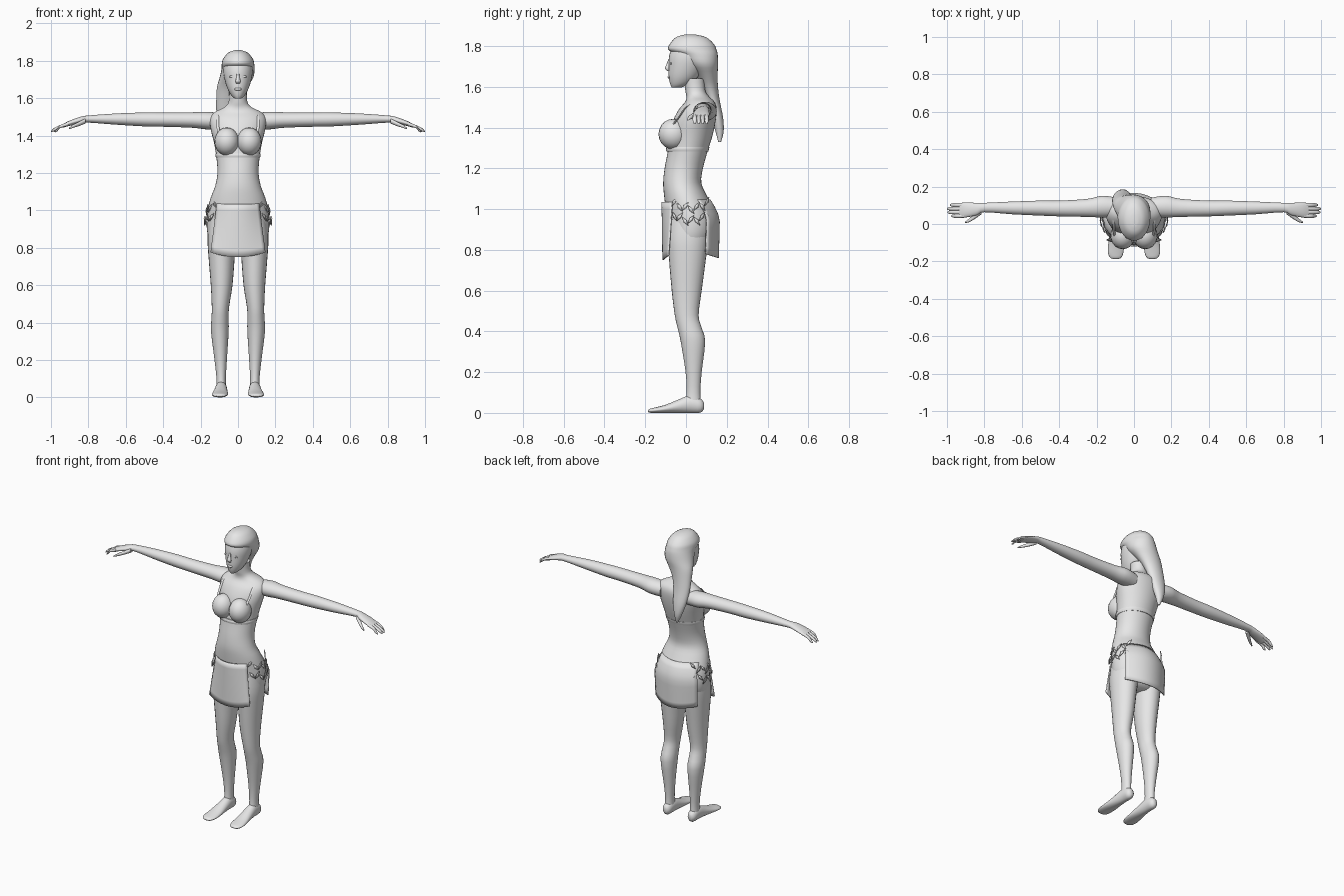
import bpy, bmesh, math
from mathutils import Vector

clay = bpy.data.materials.new("light grey")
clay.diffuse_color = (0.8, 0.8, 0.8, 1)


def finish(name, bm, angle=50):
    bmesh.ops.recalc_face_normals(bm, faces=bm.faces)
    me = bpy.data.meshes.new(name)
    bm.to_mesh(me)
    bm.free()
    me.materials.append(clay)
    ob = bpy.data.objects.new(name, me)
    bpy.context.collection.objects.link(ob)
    bpy.ops.object.select_all(action='DESELECT')
    ob.select_set(True)
    bpy.context.view_layer.objects.active = ob
    bpy.ops.object.shade_smooth_by_angle(angle=math.radians(angle))
    return ob


def spline(secs, steps):
    """Smoothly resample a list of section tuples."""
    out = []
    for i in range(len(secs) - 1):
        a, b, c, d = (secs[max(i - 1, 0)], secs[i], secs[i + 1],
                      secs[min(i + 2, len(secs) - 1)])
        for k in range(steps):
            t = k / steps
            out.append([0.5 * (2 * q + (r - p) * t + (2 * p - 5 * q + 4 * r - s) * t * t
                               + (3 * q - p - 3 * r + s) * t ** 3)
                        for p, q, r, s in zip(a, b, c, d)])
    return out + [list(secs[-1])]


def loft(name, secs, u, v, n=24, steps=3):
    """Skin ellipses (x, y, z, radius along u, radius along v)."""
    u, v = Vector(u), Vector(v)
    bm = bmesh.new()
    rings = []
    for x, y, z, ru, rv in spline(secs, steps):
        rings.append([bm.verts.new(Vector((x, y, z))
                                   + u * max(ru, .001) * math.cos(2 * math.pi * i / n)
                                   + v * max(rv, .001) * math.sin(2 * math.pi * i / n))
                      for i in range(n)])
    for a, b in zip(rings, rings[1:]):
        for i in range(n):
            j = (i + 1) % n
            bm.faces.new((a[i], a[j], b[j], b[i]))
    bm.faces.new(rings[0])
    bm.faces.new(rings[-1])
    return finish(name, bm)


X, Y, Z = (1, 0, 0), (0, 1, 0), (0, 0, 1)


def upright(name, rows, **kw):
    """Loft along z from rows (z, centre x, half width, front y, back y)."""
    return loft(name, [(cx, (f + b) / 2, z, w, (b - f) / 2) for z, cx, w, f, b in rows], X, Y, **kw)


def blob(name, loc, size, seg=20):
    bm = bmesh.new()
    bmesh.ops.create_uvsphere(bm, u_segments=seg, v_segments=seg // 2, radius=1)
    for p in bm.verts:
        p.co = Vector(a * b for a, b in zip(p.co, size)) + Vector(loc)
    return finish(name, bm)


def sheet(name, point, nu=16, nv=8, thick=0.006):
    """Thin cloth panel from point(s, t), s in -1..1, t in 0..1."""
    bm = bmesh.new()
    g = [[bm.verts.new(point(2 * i / nu - 1, j / nv)) for i in range(nu + 1)] for j in range(nv + 1)]
    for j in range(nv):
        for i in range(nu):
            bm.faces.new((g[j][i], g[j][i + 1], g[j + 1][i + 1], g[j + 1][i]))
    ob = finish(name, bm)
    m = ob.modifiers.new("thickness", 'SOLIDIFY')
    m.thickness, m.offset = thick, 0
    return ob


# Torso and neck
torso = [(.785, .10, -.04, .075), (.84, .153, -.085, .13), (.92, .168, -.095, .15),
         (1.0, .163, -.10, .133), (1.07, .145, -.108, .10), (1.13, .122, -.112, .075),
         (1.2, .110, -.105, .083), (1.28, .115, -.09, .105), (1.36, .128, -.08, .13),
         (1.43, .145, -.065, .145), (1.49, .15, -.035, .15), (1.525, .125, -.005, .14),
         (1.55, .075, .002, .115), (1.58, .05, -.003, .095), (1.64, .047, -.01, .09)]
upright("torso", [(z, 0, w, f, b) for z, w, f, b in torso], n=36)

# Underbust band
upright("bodice_band", [(1.283, 0, .118, -.096, .109), (1.295, 0, .121, -.098, .113),
                        (1.305, 0, .120, -.094, .115)], n=36)

# Head and face
upright("head", [(1.598, 0, .018, -.07, -.02), (1.615, 0, .036, -.078, .02), (1.65, 0, .056, -.085, .06),
                 (1.70, 0, .072, -.085, .09), (1.75, 0, .079, -.083, .11), (1.80, 0, .07, -.065, .11),
                 (1.835, 0, .035, -.02, .07)], n=28)
loft("nose", [(0, -.083, 1.735, .006, .004), (0, -.088, 1.71, .009, .008),
              (0, -.092, 1.69, .014, .011), (0, -.086, 1.678, .009, .006)], X, Y, n=12)
blob("lips", (0, -.083, 1.648), (.02, .007, .008), 12)

# Hair cap flowing into the long tail
upright("hair", [(1.856, .0, .018, -.01, .05), (1.843, 0, .052, -.05, .10), (1.81, 0, .08, -.08, .137),
                 (1.782, 0, .087, -.087, .15), (1.755, 0, .088, -.04, .156), (1.71, -.008, .09, .0, .158),
                 (1.66, -.032, .08, .045, .155), (1.60, -.052, .064, .075, .157),
                 (1.53, -.062, .054, .10, .166), (1.45, -.062, .043, .125, .182),
                 (1.38, -.058, .024, .145, .185), (1.33, -.052, .006, .158, .172)], n=28)

for s, side in ((1, "left"), (-1, "right")):
    # Arm
    loft(side + "_arm", [(s * x, y, z, ry, rz) for x, y, z, ry, rz in (
        (.09, .09, 1.475, .05, .045), (.17, .093, 1.48, .058, .047), (.25, .086, 1.483, .048, .041),
        (.4, .083, 1.485, .042, .038), (.5, .085, 1.486, .040, .037), (.65, .086, 1.488, .034, .030),
        (.8, .088, 1.488, .025, .019), (.84, .080, 1.483, .033, .018), (.9, .075, 1.466, .040, .014),
        (.935, .073, 1.452, .039, .010))], Y, Z)
    # Fingers and thumb
    for i, tip in enumerate((.978, .998, 1.0, .985)):
        y = .043 + i * .0195
        loft(f"{side}_finger_{i + 1}", [(s * .91, y, 1.461, .010, .010), (s * .95, y, 1.448, .0105, .009),
                                        (s * (tip - .012), y, 1.43, .009, .008),
                                        (s * tip, y, 1.42, .003, .003)], Y, Z, n=10)
    loft(side + "_thumb", [(s * .815, .068, 1.478, .016, .014), (s * .85, .042, 1.462, .014, .012),
                           (s * .88, .02, 1.45, .010, .009), (s * .903, .009, 1.438, .004, .004)], Y, Z, n=10)
    # Leg and foot
    upright(side + "_leg", [(z, s * cx, w, f, b) for z, cx, w, f, b in (
        (.95, .085, .070, -.08, .12), (.85, .086, .077, -.09, .11), (.75, .0875, .070, -.083, .097),
        (.6, .0875, .058, -.070, .077), (.48, .094, .046, -.055, .062), (.42, .096, .046, -.042, .076),
        (.35, .097, .047, -.026, .094), (.2, .0925, .033, -.002, .077), (.1, .09, .025, .003, .070),
        (.03, .09, .028, -.005, .075))])
    loft(side + "_foot", [(s * cx, y, z, rx, rz) for cx, y, z, rx, rz in (
        (.09, .088, .034, .012, .016), (.09, .07, .036, .027, .035), (.09, .02, .043, .031, .043),
        (.092, -.04, .032, .036, .032), (.095, -.1, .02, .042, .020), (.098, -.15, .0135, .042, .0135),
        (.098, -.178, .0105, .031, .0095), (.098, -.187, .009, .015, .004))], X, Z)
    # Bust cup and strap
    blob(side + "_bust", (s * .06, -.062, 1.368), (.066, .073, .075))
    loft(side + "_strap", [(s * .1, -.075, 1.40, .008, .006), (s * .108, -.036, 1.45, .007, .005),
                           (s * .108, .0, 1.50, .007, .005), (s * .105, .05, 1.528, .007, .005)], X, Y, n=8)
    blob(side + "_eye", (s * .032, -.0735, 1.715), (.016, .004, .006), 12)

    # Leafy lacing across the open hip
    bm = bmesh.new()
    for i in range(14):
        a = math.radians(-38 + 78 * (i % 7) / 6)
        z = 1.045 - .06 * (i // 7) - .035 * math.cos(a * 2) - .012 * (i % 2)
        w = .166 + .006 * (i // 7) - max(0, z - .98) * .22
        c = Vector((s * w * math.cos(a) * 1.03, .022 + .125 * math.sin(a), z))
        out = Vector((s * math.cos(a), math.sin(a), 0))
        tan = Vector((-s * math.sin(a), math.cos(a), 0)) * (1 if i % 2 else -1)
        d = tan * .6 + Vector((0, 0, -.8))
        e = tan * .8 + Vector((0, 0, .6))
        bm.faces.new([bm.verts.new(c + p) for p in (-d * .026, e * .009 + out * .006,
                                                    d * .028 + out * .004, -e * .009 + out * .006)])
    leaf = finish(side + "_hip_leaves", bm)
    leaf.modifiers.new("thickness", 'SOLIDIFY').thickness = .004


# Skirt panels, open at both hips
def front_panel(s, t):
    return (s * (.112 + .034 * t), -.117 + .004 * t + (.05 - .022 * t) * s * s,
            1.035 - .26 * t - .025 * t * (1 - s * s))


def back_panel(s, t):
    bulge = .118 + .045 * math.sin(min(t / .4, 1) * math.pi / 2) - .008 * max(t - .4, 0)
    return (s * (.132 + .024 * min(t / .4, 1) - .006 * t), bulge - .062 * s * s,
            1.045 - .265 * t - .02 * t * (1 - s * s))


sheet("skirt_front", front_panel)
sheet("skirt_back", back_panel)
